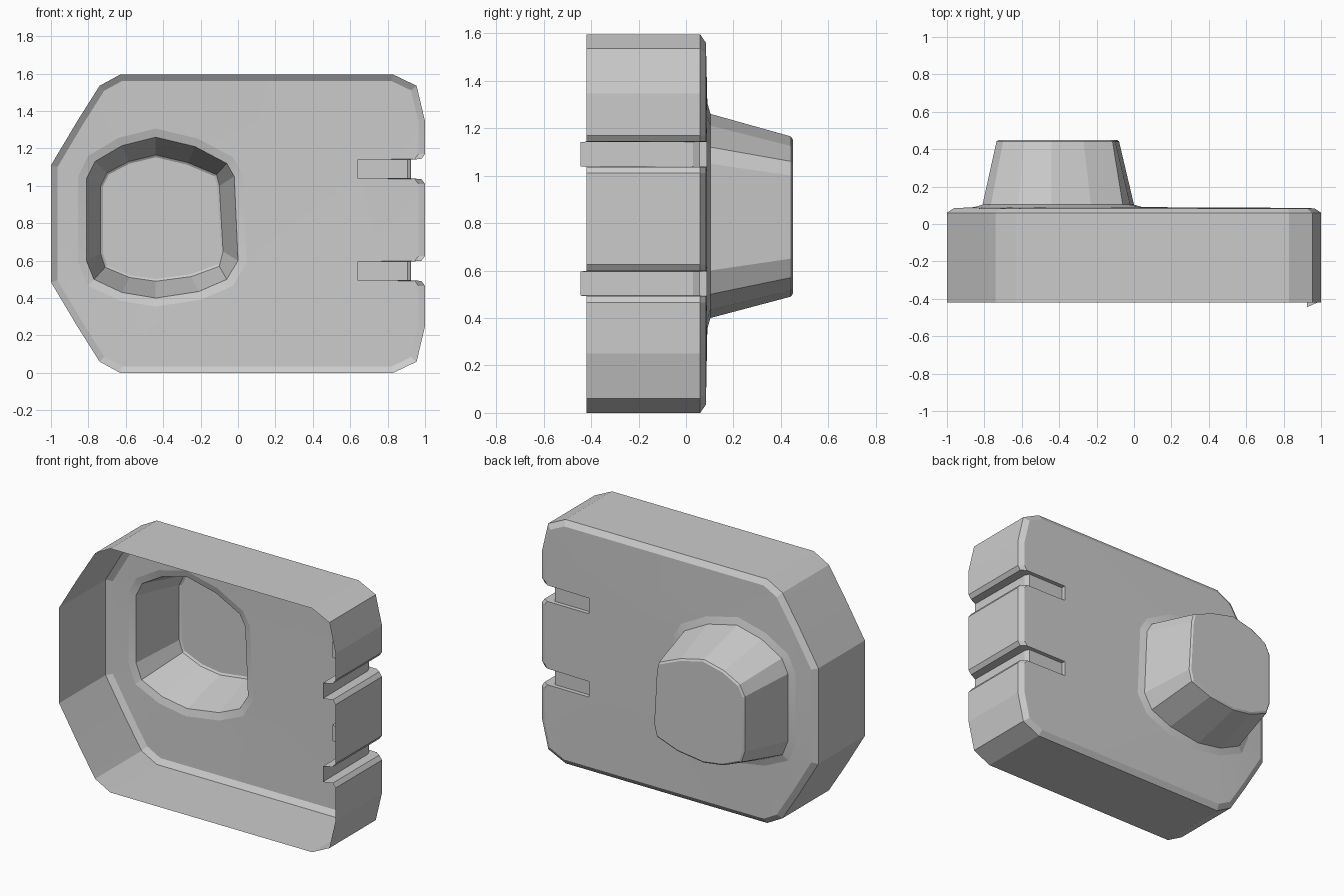
import bpy, bmesh
from mathutils import Vector

if "Cube" in bpy.data.objects:
    bpy.data.objects.remove(bpy.data.objects["Cube"])

bm = bmesh.new()

def vert(x, y, z):
    return bm.verts.new((x, y, z))

def bridge(a, b, skip=()):
    n = len(a)
    for i in range(n):
        if i not in skip:
            j = (i + 1) % n
            bm.faces.new((a[i], a[j], b[j], b[i]))

def inset(pts, d):
    # mitred inset of a counter-clockwise polygon
    out = []
    for i, p in enumerate(pts):
        p = Vector(p)
        e1 = (p - Vector(pts[i - 1])).normalized()
        e2 = (Vector(pts[(i + 1) % len(pts)]) - p).normalized()
        n1, n2 = Vector((-e1.y, e1.x)), Vector((-e2.y, e2.x))
        out.append(p + (n1 + n2) * d / (1 + n1.dot(n2)))
    return out

H = 1.595
lower = [(-.63, 0), (.83, 0), (.955, .06), (1, .25)]
left = [(-1, .485), (-.86, .25), (-.74, .06)]
outline = (lower + [(x, H - z) for x, z in reversed(lower)]
           + [(x, H - z) for x, z in reversed(left)] + left)
notches = (.545, 1.09)
GAPS = (5, 9)          # outline edges left open where the grooves cross

def ring(d, y):
    # outline inset by d, with rolled lips at both grooves on the right wall
    pts = [tuple(p) for p in inset(outline, d)]
    x = pts[3][0]
    lips = []
    for c in notches:
        lips += [(x, c - .08), (x - .02, c - .053), (x - .02, c + .053), (x, c + .08)]
    pts[4:4] = lips
    return [vert(px, y, pz) for px, pz in pts]

# Tray walls and rounded back edge
rim = ring(0, -.42)
shoulder = ring(0, .06)
edge = ring(.035, .084)
bridge(rim, shoulder, GAPS)
bridge(shoulder, edge, GAPS)

# Grooves running across the back plate and down the right wall
profile = [(.64, .088), (.64, .06), (.905, .06), (.92, .03), (.925, -.445)]
groove_tops = {}
for g, c in zip(GAPS, notches):
    sides = []
    for i, s in ((g, -1), (g + 1, 1)):
        side = [vert(x, y, c + s * .051) for x, y in profile]
        bm.faces.new(side + [rim[i], shoulder[i], edge[i]])
        sides.append(side)
    for k in range(len(profile) - 1):
        bm.faces.new((sides[0][k], sides[0][k + 1], sides[1][k + 1], sides[1][k]))
    groove_tops[g] = [sides[0][0], sides[1][0]]

# Hollow tapered boss
base = [(-.44, .40), (-.21, .435), (-.06, .50), (0, .60), (-.02, 1.05), (-.06, 1.12),
        (-.23, 1.21), (-.44, 1.26), (-.62, 1.215), (-.765, 1.13), (-.81, 1.04),
        (-.81, .60), (-.77, .50), (-.62, .43)]
top = [(-.44, .49), (-.25, .515), (-.10, .57), (-.08, .65), (-.10, 1.0), (-.115, 1.06),
       (-.27, 1.125), (-.44, 1.165), (-.585, 1.13), (-.70, 1.07), (-.735, 1.0),
       (-.735, .64), (-.71, .565), (-.58, .51)]
foot = [vert(p.x, .09, p.y) for p in inset(base, -.045)]
base_ring = [vert(x, .103, z) for x, z in base]
shoulder_ring = [vert(x, .442, z) for x, z in top]
cap = [vert(p.x, .45, p.y) for p in inset(top, .012)]
bridge(foot, base_ring)
bridge(base_ring, shoulder_ring)
bridge(shoulder_ring, cap)
bm.faces.new(cap)

# Back plate filled between the edge, the grooves and the boss
plate = []
for i, v in enumerate(edge):
    plate += [v] + groove_tops.get(i, [])
edges = []
for loop in (plate, foot):
    for i, v in enumerate(loop):
        e = bm.edges.get((loop[i - 1], v)) or bm.edges.new((loop[i - 1], v))
        edges.append(e)
bmesh.ops.triangle_fill(bm, use_beauty=True, edges=edges, normal=(0, 1, 0))

bmesh.ops.recalc_face_normals(bm, faces=bm.faces[:])
if max(bm.faces, key=lambda f: f.calc_center_median().y).normal.y < 0:
    bmesh.ops.reverse_faces(bm, faces=bm.faces[:])

mesh = bpy.data.meshes.new("tray_shell")
bm.to_mesh(mesh)
bm.free()
obj = bpy.data.objects.new("tray_shell", mesh)
bpy.context.collection.objects.link(obj)
bpy.context.view_layer.objects.active = obj
obj.select_set(True)
bpy.ops.object.shade_smooth_by_angle(angle=0.2)
